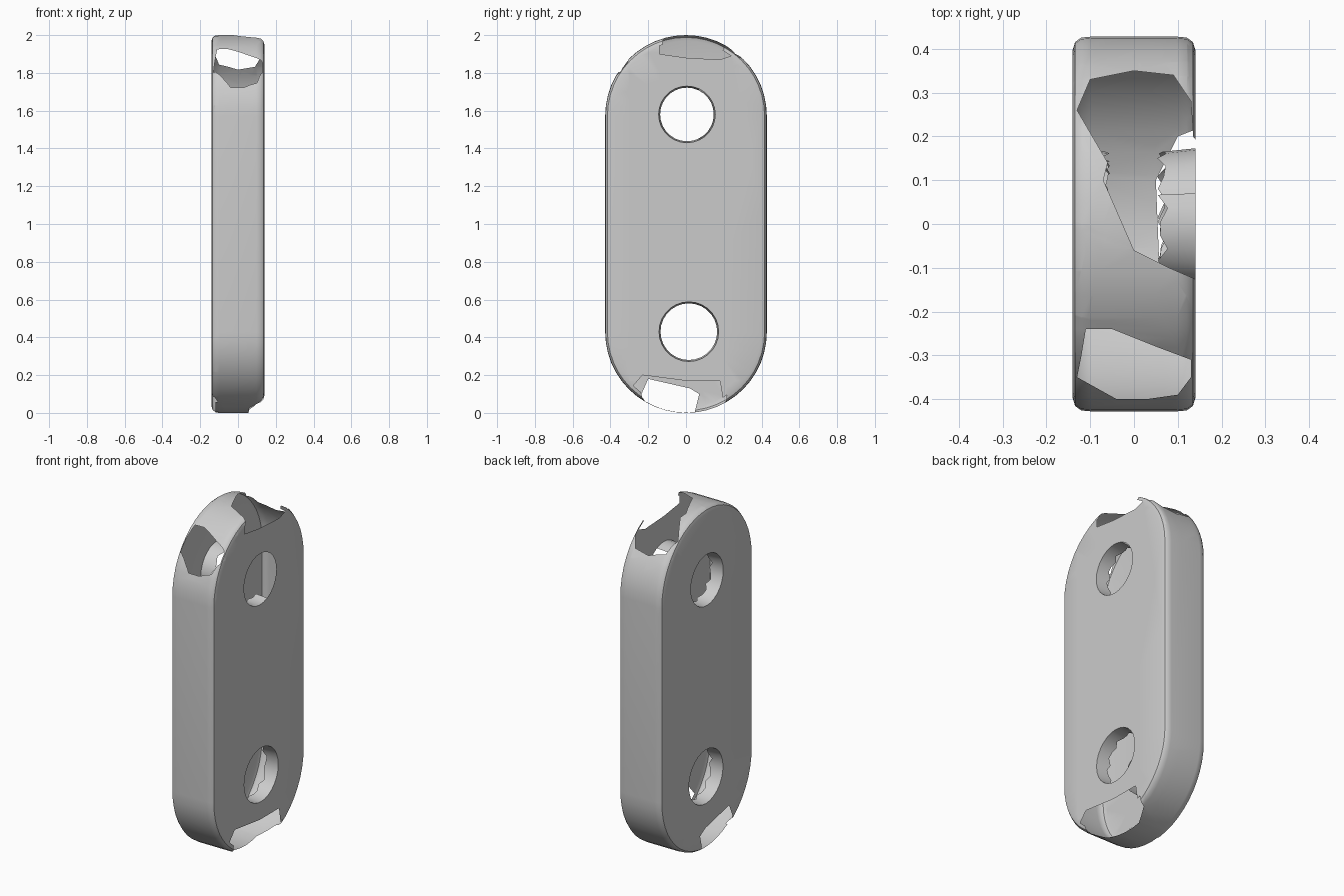
import bpy, bmesh
from math import pi, sin, cos, radians
from mathutils import Vector

cube = bpy.data.objects.get("Cube")
if cube:
    bpy.data.objects.remove(cube)

HALF, RADIUS, HEIGHT = 0.14, 0.428, 2.0
EYES = [(0.005, 1.58, 0.15), (0.015, 0.43, 0.158)]  # y, z, radius
ARC = 24

grey = bpy.data.materials.new("plain grey")
grey.use_nodes = True
grey.diffuse_color = (0.6, 0.6, 0.6, 1)
bsdf = grey.node_tree.nodes["Principled BSDF"]
bsdf.inputs["Base Color"].default_value = grey.diffuse_color
bsdf.inputs["Roughness"].default_value = 0.8


def finish(bm, name):
    mesh = bpy.data.meshes.new(name)
    bm.to_mesh(mesh)
    bm.free()
    mesh.materials.append(grey)
    ob = bpy.data.objects.new(name, mesh)
    bpy.context.collection.objects.link(ob)
    bpy.ops.object.select_all(action='DESELECT')
    ob.select_set(True)
    bpy.context.view_layer.objects.active = ob
    bpy.ops.object.shade_smooth_by_angle(angle=radians(35))
    return ob


def pill(bm, x, inset):
    """Ring of vertices around the rounded outline."""
    r, ring = RADIUS - inset, []
    for start, z in ((0, HEIGHT - RADIUS), (pi, RADIUS)):
        for i in range(ARC + 1):
            a = start + pi * i / ARC
            ring.append(bm.verts.new((x, r * cos(a), z + r * sin(a))))
    return ring


def circle(bm, x, y, z, r, n=28):
    return [bm.verts.new((x, y + r * cos(2 * pi * i / n), z + r * sin(2 * pi * i / n)))
            for i in range(n)]


def bridge(bm, a, b, keep=lambda i: True):
    n = len(a)
    for i in range(n):
        if keep(i):
            j = (i + 1) % n
            bm.faces.new((a[i], a[j], b[j], b[i]))


def loop_edges(bm, ring):
    out = []
    for a, b in zip(ring, ring[1:] + ring[:1]):
        out.append(bm.edges.get((a, b)) or bm.edges.new((a, b)))
    return out


def inside(p, poly):
    hit = False
    for (ax, ay), (bx, by) in zip(poly, poly[1:] + poly[:1]):
        if (ay > p[1]) != (by > p[1]) and p[0] < ax + (p[1] - ay) * (bx - ax) / (by - ay):
            hit = not hit
    return hit


def tear(bm, poly, axes, where):
    """Cut along a polygon seen along one axis and drop what lies within it."""
    u, v = axes
    for a, b in zip(poly, poly[1:] + poly[:1]):
        co, no = Vector((0, 0, 0)), Vector((0, 0, 0))
        co[u], co[v] = a
        no[u], no[v] = a[1] - b[1], b[0] - a[0]
        faces = [f for f in bm.faces if where(f.calc_center_median())]
        geom = set(faces)
        for f in faces:
            geom.update(f.edges)
            geom.update(f.verts)
        bmesh.ops.bisect_plane(bm, geom=list(geom), dist=1e-5, plane_co=co, plane_no=no.normalized())
    gone = []
    for f in bm.faces:
        c = f.calc_center_median()
        if where(c) and inside((c[u], c[v]), poly):
            gone.append(f)
    bmesh.ops.delete(bm, geom=gone, context='FACES')


# Hollow plate: rim with rounded edges and two flat sides with eyes
bm = bmesh.new()
section = [(-1, 0.03), (-0.96, 0.012), (-0.86, 0.002), (-0.7, 0),
           (0.7, 0), (0.86, 0.002), (0.96, 0.012), (1, 0.03)]
rings = [pill(bm, HALF * x, inset) for x, inset in section]
for a, b in zip(rings, rings[1:]):
    bridge(bm, a, b)
for ring, x in ((rings[0], -HALF), (rings[-1], HALF)):
    edges = loop_edges(bm, ring)
    for y, z, r in EYES:
        edges += loop_edges(bm, circle(bm, x, y, z, r))
    bmesh.ops.triangle_fill(bm, use_beauty=True, use_dissolve=False, edges=edges)
bmesh.ops.recalc_face_normals(bm, faces=bm.faces[:])

# Torn openings in the rim, top back and top front
tear(bm, [(-0.1, 0.33), (0, 0.35), (0.09, 0.34), (0.13, 0.28), (0.135, 0.2),
          (0.15, 0.18), (0.15, -0.13), (0.08, -0.1), (0, -0.06),
          (-0.07, 0.1), (-0.06, 0.14), (-0.13, 0.26)], (0, 1),
     lambda c: c.z > 1.7 and abs(c.x) < HALF - 0.001)
tear(bm, [(-0.12, -0.3), (-0.11, -0.24), (-0.05, -0.24), (0.05, -0.28), (0.13, -0.31),
          (0.13, -0.35), (0.1, -0.39), (0.03, -0.4), (-0.04, -0.4), (-0.13, -0.35)], (0, 1),
     lambda c: c.z > 1.6 and abs(c.x) < HALF - 0.001)
# Torn opening under the bottom edge
tear(bm, [(0.06, -0.15), (0.15, -0.25), (0.15, 0.22), (0.1, 0.2), (0.05, 0.1)], (0, 1),
     lambda c: c.z < 0.3 and abs(c.x) < HALF - 0.001)
# Torn openings in the flat sides
tear(bm, [(-0.14, 2.1), (-0.14, 1.9), (0, 1.88), (0.18, 1.87), (0.24, 1.89), (0.2, 2.1)], (1, 2),
     lambda c: c.x > HALF - 0.001)
tear(bm, [(-0.3, 0), (-0.3, 0.12), (-0.23, 0.2), (0, 0.17), (0.18, 0.17), (0.2, 0.05), (0.2, -0.1)], (1, 2),
     lambda c: c.x > HALF - 0.001)
tear(bm, [(-0.3, -0.1), (-0.24, 0.09), (-0.2, 0.18), (0.02, 0.13), (0.07, 0.1), (0.02, -0.1)], (1, 2),
     lambda c: c.x < -0.115)
finish(bm, "link_plate")

# Broken collars lining the eyes, one from each side
for label, (y, z, r) in zip(("upper", "lower"), EYES):
    for side, sx in (("left", 1), ("right", -1)):
        bm = bmesh.new()
        outer = circle(bm, sx * HALF, y, z, r)
        inner = circle(bm, sx * 0.065, y, z, r - 0.008)
        for i, v in enumerate(inner):
            v.co.x += 0.012 * sin(i * 2.3)
        broken = label == "upper" and side == "left"
        bridge(bm, outer, inner, lambda i: not broken or 5 <= i < 23)
        loose = [v for v in bm.verts if not v.link_faces]
        bmesh.ops.delete(bm, geom=loose, context='VERTS')
        finish(bm, f"{label}_eye_collar_{side}")
